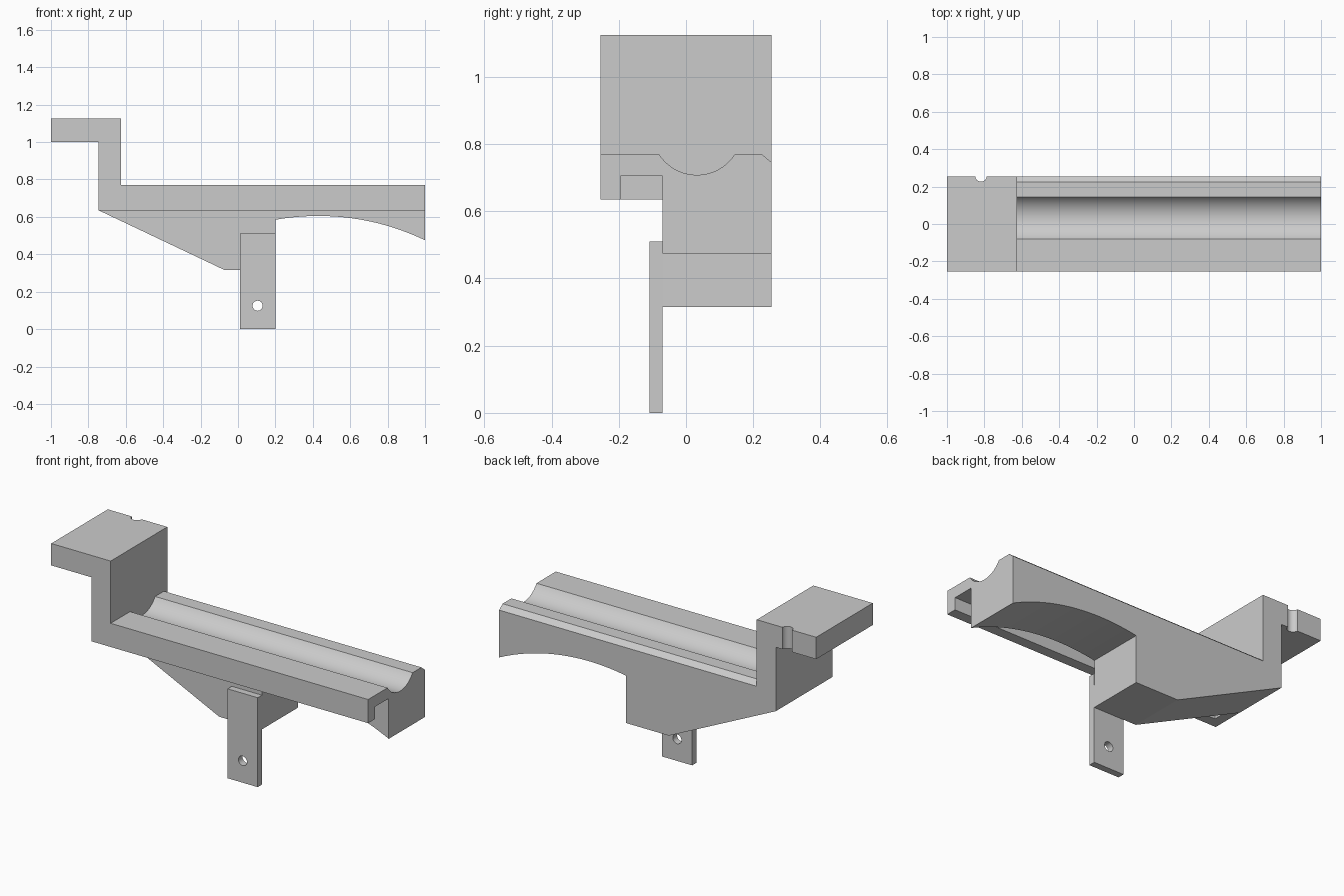
import bpy, math
from mathutils import Matrix, Vector

cube = bpy.data.objects.get("Cube")
if cube:
    bpy.data.objects.remove(cube, do_unlink=True)

grey = bpy.data.materials.new("plain grey")
grey.use_nodes = True
colour = (0.6, 0.6, 0.6, 1)
grey.diffuse_color = colour
grey.node_tree.nodes["Principled BSDF"].inputs["Base Color"].default_value = colour


def prism(name, outline, axis, start, end):
    """Extrude a 2D outline along an axis; the outline uses the other two axes in order."""
    def place(p, d):
        v = list(p)
        v.insert("xyz".index(axis), d)
        return v
    n = len(outline)
    verts = [place(p, d) for d in (start, end) for p in outline]
    faces = [list(range(n))[::-1], list(range(n, 2 * n))]
    faces += [(i, (i + 1) % n, n + (i + 1) % n, n + i) for i in range(n)]
    mesh = bpy.data.meshes.new(name)
    mesh.from_pydata(verts, [], faces)
    # Turn the shell outwards when the outline winds the other way
    area = sum(a[0] * b[1] - b[0] * a[1] for a, b in zip(outline, outline[1:] + outline[:1]))
    if (area > 0) == (axis == "y"):
        mesh.flip_normals()
    mesh.materials.append(grey)
    obj = bpy.data.objects.new(name, mesh)
    bpy.context.collection.objects.link(obj)
    return obj


def rect(a0, b0, a1, b1):
    return [(a0, b0), (a1, b0), (a1, b1), (a0, b1)]


def arc(centre, radius, first, last, steps):
    angles = [math.radians(first + (last - first) * i / steps) for i in range(steps + 1)]
    return [(centre[0] + radius * math.cos(a), centre[1] + radius * math.sin(a)) for a in angles]


def finish(obj, cutters):
    """Cut the helpers out, then remove them and smooth the curved faces."""
    for c in cutters:
        c.hide_render = True
        mod = obj.modifiers.new(c.name, "BOOLEAN")
        mod.operation, mod.solver, mod.object = "DIFFERENCE", "EXACT", c
    bpy.ops.object.select_all(action="DESELECT")
    bpy.context.view_layer.objects.active = obj
    obj.select_set(True)
    for mod in list(obj.modifiers):
        bpy.ops.object.modifier_apply(modifier=mod.name)
    for c in cutters:
        bpy.data.objects.remove(c, do_unlink=True)
    bpy.ops.object.shade_smooth_by_angle(angle=math.radians(25))


FRONT, BACK, WEB = -0.255, 0.255, -0.07

# Bracket: stepped head, long rail and lower web with an arched underside
underside = arc((0.43, -0.71), 1.315, 64.3, 100.1, 24)
side = [(-1, 1), (-0.745, 1), (-0.745, 0.635), (-0.07, 0.315), (0.2, 0.315)]
side += underside[::-1]
side += [(1, 0.77), (-0.625, 0.77), (-0.625, 1.125), (-1, 1.125)]
bracket = prism("bracket", side, "y", FRONT, BACK)

# Cutters: space under the front lip, channel in the lip, rail groove, back chamfer, head notch
groove = [(-0.08, 0.8), (-0.08, 0.77)] + arc((0.0325, 0.842), 0.134, 212.5, 327.5, 20) + [(0.145, 0.8)]
cutters = [
    prism("lip_space", rect(FRONT - 0.1, 0.1, WEB, 0.635), "x", -1.2, 1.2),
    prism("lip_channel", rect(-0.195, 0.5, WEB, 0.705), "x", -0.69, 1.2),
    prism("rail_groove", groove, "x", -0.625, 1.2),
    prism("rail_chamfer", [(0.225, 0.77), (0.285, 0.72), (0.285, 0.8), (0.225, 0.8)], "x", -0.625, 1.2),
    prism("head_notch", arc((-0.818, 0.257), 0.031, 0, 345, 23), "z", 0.9, 1.2),
]
finish(bracket, cutters)

# Mounting leg with a screw hole
leg = prism("mounting_leg", rect(0.01, 0, 0.2, 0.51), "y", -0.108, WEB)
finish(leg, [prism("screw_hole", arc((0.105, 0.125), 0.027, 0, 345, 23), "y", -0.2, 0)])
